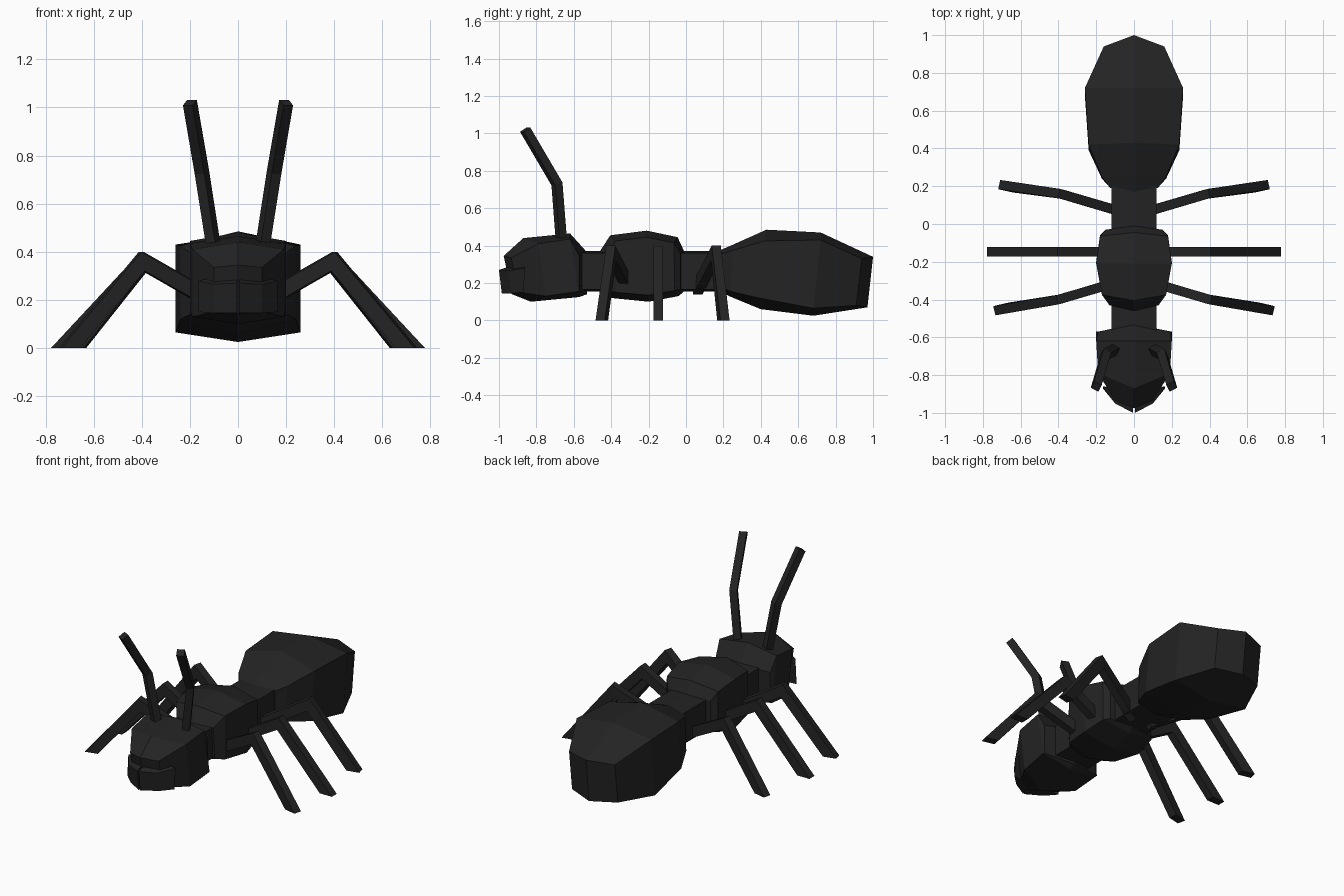
import bpy, bmesh
from mathutils import Vector

if "Cube" in bpy.data.objects:
    bpy.data.objects.remove(bpy.data.objects["Cube"])

dark = bpy.data.materials.new("dark_shell")
dark.diffuse_color = (0.017, 0.017, 0.017, 1)
dark.use_nodes = True
dark.node_tree.nodes["Principled BSDF"].inputs["Base Color"].default_value = dark.diffuse_color


def loft(name, rings, split_caps=False):
    """Skin a list of equal-length point rings, flat shaded, capped."""
    bm = bmesh.new()
    vs = [[bm.verts.new(p) for p in r] for r in rings]
    n = len(vs[0])
    for a, b in zip(vs, vs[1:]):
        for i in range(n):
            j = (i + 1) % n
            bm.faces.new((a[i], a[j], b[j], b[i]))
    for r in (vs[0], vs[-1]):
        if split_caps:          # fold the cap along the centre line
            bm.faces.new(r[:4])
            bm.faces.new((r[3], r[4], r[5], r[0]))
        else:
            bm.faces.new(r)
    bmesh.ops.recalc_face_normals(bm, faces=bm.faces)
    me = bpy.data.meshes.new(name)
    bm.to_mesh(me)
    bm.free()
    me.materials.append(dark)
    ob = bpy.data.objects.new(name, me)
    bpy.context.collection.objects.link(ob)
    return ob


def body(name, sections):
    """Section: top y, top z, bottom y, bottom z, half width, corner y shift, corner z inset."""
    rings = []
    for yt, zt, yb, zb, w, dy, d in sections:
        rings.append([(0, yt, zt), (w, yt + dy, zt - d), (w, yb + dy, zb + d),
                      (0, yb, zb), (-w, yb + dy, zb + d), (-w, yt + dy, zt - d)])
    return loft(name, rings, True)


def limb(name, pts, width, thick, flat_foot=False):
    """Mitred four-sided bar through pts, mirrored to both sides."""
    pts = [Vector(p) for p in pts]
    flat = Vector((pts[-1].x - pts[0].x, pts[-1].y - pts[0].y, 0)).normalized()
    side = Vector((-flat.y, flat.x, 0))
    dirs = [(b - a).normalized() for a, b in zip(pts, pts[1:])]
    for sign, label in ((1, "left"), (-1, "right")):
        rings = []
        for i, p in enumerate(pts):
            d0, d1 = dirs[max(i - 1, 0)], dirs[min(i, len(dirs) - 1)]
            n0 = d0.cross(side).normalized()
            n = (d0 + d1).cross(side).normalized()
            v = n * (thick / 2 / n.dot(n0))
            if flat_foot and i == len(pts) - 1:
                v = flat * (thick / 2 / flat.dot(n0))
            u = side * (width / 2)
            rings.append([(sign * q.x, q.y, q.z)
                          for q in (p + u + v, p + u - v, p - u - v, p - u + v)])
        loft(f"{label}_{name}", rings)


# Body segments, front to back
body("head", [
    (-0.975, 0.345, -0.93, 0.14, 0.10, 0.04, 0.01),
    (-0.87, 0.44, -0.83, 0.10, 0.19, 0.08, 0.03),
    (-0.62, 0.465, -0.57, 0.125, 0.20, 0.0, 0.03),
    (-0.53, 0.365, -0.53, 0.14, 0.19, -0.04, 0.02)])
body("neck", [
    (-0.60, 0.37, -0.60, 0.155, 0.12, 0, 0.01),
    (-0.40, 0.37, -0.40, 0.155, 0.12, 0, 0.01)])
body("thorax", [
    (-0.46, 0.37, -0.45, 0.15, 0.13, 0.03, 0.01),
    (-0.405, 0.455, -0.40, 0.12, 0.17, 0.03, 0.03),
    (-0.21, 0.48, -0.20, 0.10, 0.20, 0.0, 0.035),
    (-0.045, 0.445, -0.04, 0.13, 0.18, -0.02, 0.03),
    (-0.01, 0.37, -0.01, 0.155, 0.15, -0.02, 0.01)])
body("waist", [
    (-0.05, 0.37, -0.05, 0.155, 0.12, 0, 0.01),
    (0.22, 0.37, 0.22, 0.155, 0.12, 0, 0.01)])
body("abdomen", [
    (0.17, 0.37, 0.17, 0.16, 0.125, 0.02, 0.015),
    (0.24, 0.40, 0.23, 0.13, 0.17, 0.01, 0.025),
    (0.43, 0.485, 0.40, 0.06, 0.24, -0.01, 0.06),
    (0.72, 0.47, 0.68, 0.025, 0.26, 0.0, 0.04),
    (1.0, 0.34, 0.97, 0.07, 0.16, -0.06, 0.01)])

# Mandibles with a thin slit between them
for s, label in ((1, "left"), (-1, "right")):
    loft(f"{label}_mandible", [
        [(s * x, y, z) for x, y, z in ((0.005, -1.0, 0.27), (0.10, -0.95, 0.265),
                                       (0.10, -0.93, 0.145), (0.005, -0.985, 0.145))],
        [(s * x, y, z) for x, y, z in ((0.005, -0.88, 0.31), (0.165, -0.86, 0.28),
                                       (0.165, -0.87, 0.15), (0.005, -0.88, 0.14))]])

# Antennae and legs
limb("antenna", [(0.10, -0.665, 0.41), (0.15, -0.69, 0.73), (0.20, -0.86, 1.02)], 0.045, 0.045)
limb("front_leg", [(0.06, -0.30, 0.165), (0.40, -0.40, 0.36), (0.70, -0.45, 0)], 0.05, 0.062, True)
limb("middle_leg", [(0.06, -0.148, 0.165), (0.40, -0.148, 0.36), (0.735, -0.148, 0)], 0.05, 0.062, True)
limb("back_leg", [(0.05, 0.06, 0.165), (0.39, 0.16, 0.36), (0.675, 0.20, 0)], 0.05, 0.062, True)
